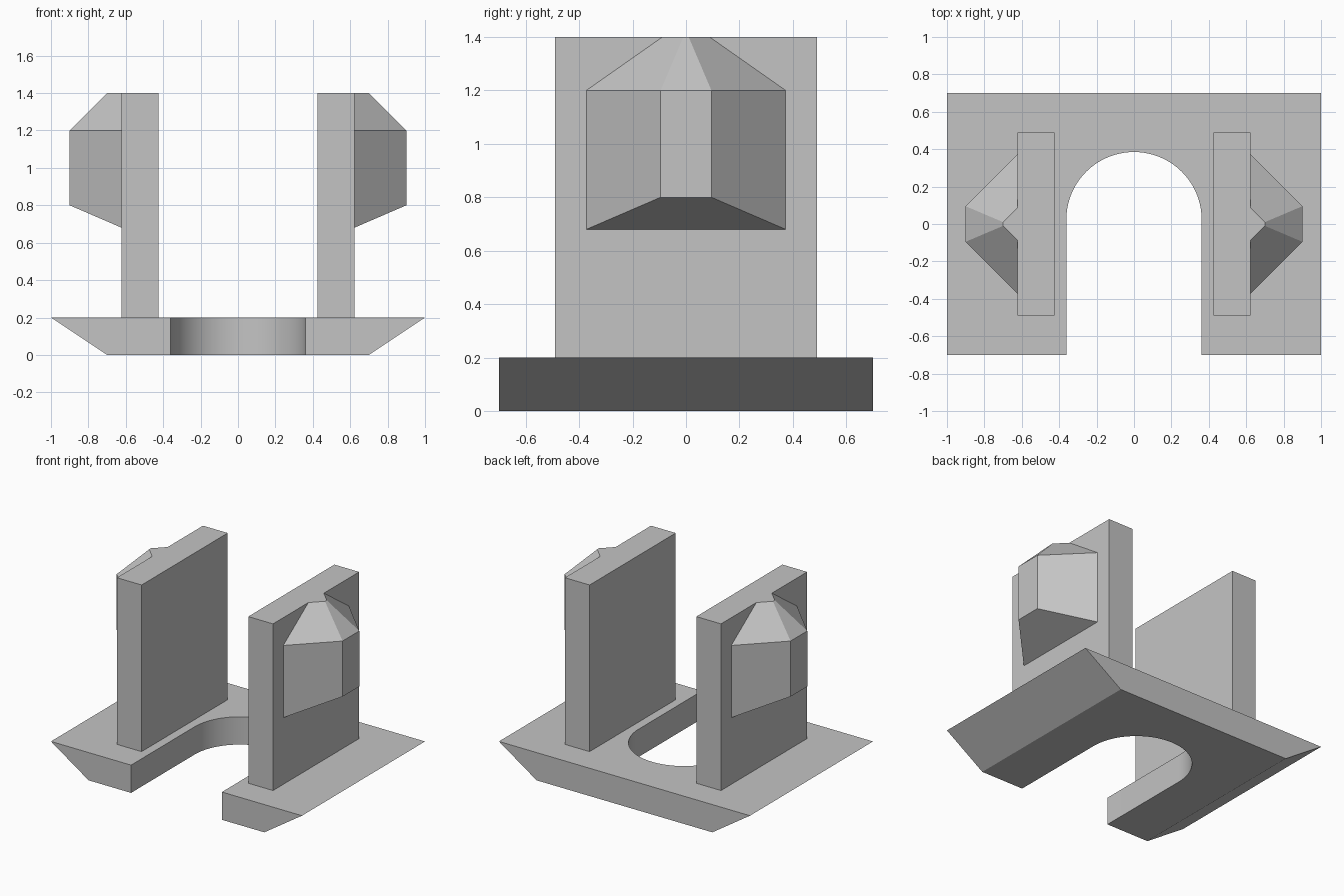
import bpy, bmesh, math

cube = bpy.data.objects.get("Cube")
if cube:
    bpy.data.objects.remove(cube, do_unlink=True)

grey = bpy.data.materials.new("light_grey")
grey.use_nodes = True
colour = (0.55, 0.55, 0.55, 1)
grey.diffuse_color = colour
grey.node_tree.nodes["Principled BSDF"].inputs["Base Color"].default_value = colour


def finish(name, bm):
    bmesh.ops.recalc_face_normals(bm, faces=bm.faces)
    mesh = bpy.data.meshes.new(name)
    bm.to_mesh(mesh)
    bm.free()
    mesh.materials.append(grey)
    obj = bpy.data.objects.new(name, mesh)
    bpy.context.collection.objects.link(obj)
    return obj


def hull(name, points):
    """Convex solid around the points, with flat faces merged."""
    bm = bmesh.new()
    for p in points:
        bm.verts.new(p)
    bmesh.ops.convex_hull(bm, input=bm.verts)
    bmesh.ops.dissolve_limit(bm, angle_limit=0.01, verts=bm.verts, edges=bm.edges)
    return finish(name, bm)


# Base plate: undercut sides and a round-ended slot open at the front
HALF_TOP, HALF_BOTTOM, DEPTH, THICK = 1.0, 0.7, 0.7, 0.2
SLOT, SLOT_Y, STEPS = 0.362, 0.023, 40
arch = [(SLOT * math.cos(math.pi * i / STEPS),
         SLOT_Y + SLOT * math.sin(math.pi * i / STEPS)) for i in range(STEPS + 1)]


def outline(half):
    return ([(half, -DEPTH), (half, DEPTH), (-half, DEPTH), (-half, -DEPTH),
             (-SLOT, -DEPTH)] + arch[::-1] + [(SLOT, -DEPTH)])


bm = bmesh.new()
bottom = [bm.verts.new((x, y, 0)) for x, y in outline(HALF_BOTTOM)]
top = [bm.verts.new((x, y, THICK)) for x, y in outline(HALF_TOP)]
bm.faces.new(bottom[::-1])
bm.faces.new(top)
for i in range(len(top)):
    j = (i + 1) % len(top)
    bm.faces.new((bottom[i], bottom[j], top[j], top[i]))
base = finish("base_plate", bm)
bpy.context.view_layer.objects.active = base
base.select_set(True)
bpy.ops.object.shade_smooth_by_angle(angle=math.radians(30))

# Upright walls with a faceted catch on each outer face
INNER, OUTER, WALL_Y, HEIGHT = 0.425, 0.622, 0.49, 1.4
half_catch = [(OUTER, 0.373, 0.68), (0.88, 0.115, 0.8), (0.9, 0.095, 0.8),
              (0.9, 0.095, 1.2), (OUTER, 0.373, 1.2),
              (0.7, 0.01, HEIGHT), (OUTER, 0.088, HEIGHT)]
for side, s in (("left", 1), ("right", -1)):
    hull(side + "_wall", [(s * x, y, z) for x in (INNER, OUTER)
                          for y in (-WALL_Y, WALL_Y) for z in (THICK, HEIGHT)])
    hull(side + "_catch", [(s * x, m * y, z) for x, y, z in half_catch
                           for m in (1, -1)])
